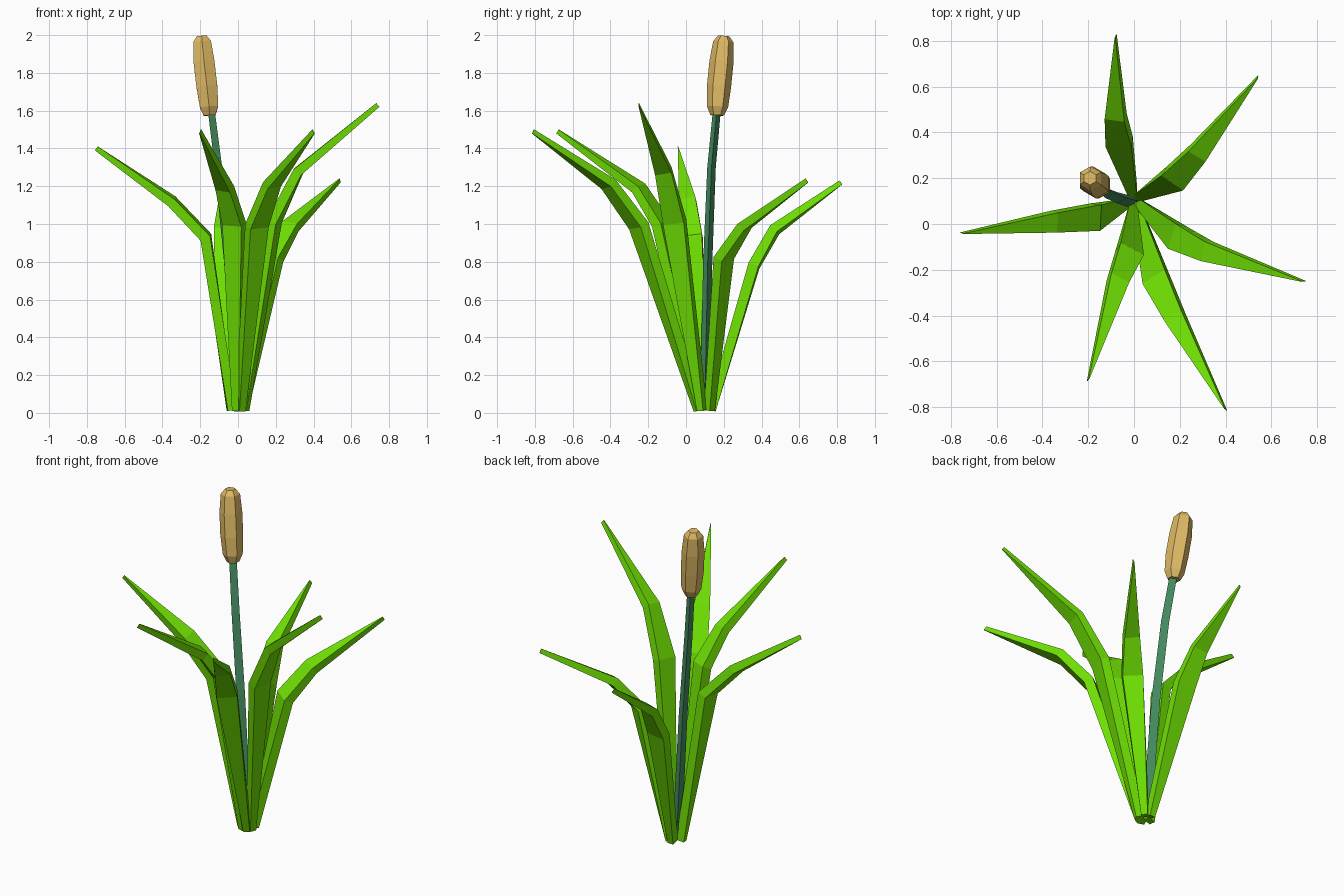
import bpy
import bmesh
import math
from mathutils import Vector, Matrix

cube = bpy.data.objects.get("Cube")
if cube:
    bpy.data.objects.remove(cube, do_unlink=True)


def make_material(name, rgb):
    mat = bpy.data.materials.new(name)
    mat.use_nodes = True
    mat.diffuse_color = (*rgb, 1)
    mat.node_tree.nodes["Principled BSDF"].inputs["Base Color"].default_value = (*rgb, 1)
    return mat


leaf_green = make_material("leaf_green", (0.16, 0.75, 0.001))
stem_green = make_material("stem_green", (0.06, 0.27, 0.12))
seed_tan = make_material("seed_head_tan", (0.74, 0.49, 0.13))


def loft(name, rings, mat):
    """Skin a list of equal-length point rings and cap both ends."""
    bm = bmesh.new()
    loops = [[bm.verts.new(p) for p in ring] for ring in rings]
    for a, b in zip(loops, loops[1:]):
        for i in range(len(a)):
            j = (i + 1) % len(a)
            bm.faces.new((a[i], a[j], b[j], b[i]))
    bm.faces.new(loops[0][::-1])
    bm.faces.new(loops[-1])
    bmesh.ops.recalc_face_normals(bm, faces=bm.faces)
    mesh = bpy.data.meshes.new(name)
    bm.to_mesh(mesh)
    bm.free()
    mesh.materials.append(mat)
    obj = bpy.data.objects.new(name, mesh)
    bpy.context.collection.objects.link(obj)


def tangent(path, i):
    """Average direction of the segments meeting at a path point."""
    before = path[i] - path[max(i - 1, 0)]
    after = path[min(i + 1, len(path) - 1)] - path[i]
    return (before.normalized() + after.normalized()).normalized()


ROOT = Vector((0, 0.1, 0.015))
WIDTHS = (0.036, 0.115, 0.088, 0.003)
DEPTHS = (0.048, 0.056, 0.05, 0.026)


def leaf(name, low_bend, high_bend, tip, roll):
    """Thick blade with two bends, wide in the middle and pointed at the tip."""
    out = Vector((tip[0] - ROOT.x, tip[1] - ROOT.y, 0)).normalized()
    path = [ROOT + out * 0.034, Vector(low_bend), Vector(high_bend), Vector(tip)]
    rings = []
    for i, p in enumerate(path):
        t = tangent(path, i)
        turn = Matrix.Rotation(roll, 3, t)
        side = Vector((-t.y, t.x, 0)).normalized()
        w = turn @ side * (WIDTHS[i] / 2)
        d = turn @ side.cross(t) * (DEPTHS[i] / 2)
        rings.append([p + w + d, p - w + d, p - w - d, p + w - d])
    loft(name, rings, leaf_green)


def rod(name, path, radii, sides, mat):
    """Faceted tube along a path."""
    rings = []
    for i, (p, r) in enumerate(zip(path, radii)):
        t = tangent(path, i)
        u = t.cross(Vector((0, 1, 0))).normalized()
        v = t.cross(u)
        angles = [math.tau * (k + 0.5) / sides for k in range(sides)]
        rings.append([p + (u * math.cos(a) + v * math.sin(a)) * r for a in angles])
    loft(name, rings, mat)


# Leaves: lower bend, upper bend, tip, roll
leaf("leaf_left", (0.19, -0.06, 1.01), (0.32, -0.12, 1.28), (0.74, -0.25, 1.63), 0.25)
leaf("leaf_back_left", (0.18, 0.20, 0.82), (0.28, 0.31, 0.99), (0.54, 0.64, 1.23), 0.25)
leaf("leaf_front_left", (0.10, -0.25, 0.99), (0.18, -0.41, 1.21), (0.40, -0.81, 1.49), 0.2)
leaf("leaf_front_right", (-0.02, -0.13, 1.0), (-0.07, -0.25, 1.19), (-0.20, -0.68, 1.49), -0.2)
leaf("leaf_right", (-0.17, 0.03, 0.93), (-0.35, 0.01, 1.12), (-0.75, -0.04, 1.40), -0.25)
leaf("leaf_back", (-0.065, 0.36, 0.78), (-0.08, 0.47, 0.97), (-0.08, 0.82, 1.22), -0.25)

# Three-sided stem
stem_path = [Vector(p) for p in (
    (-0.01, 0.10, 0.06), (-0.06, 0.115, 0.8), (-0.11, 0.135, 1.3), (-0.15, 0.165, 1.62))]
rod("stem", stem_path, (0.03, 0.028, 0.026, 0.024), 3, stem_green)

# Seed head
head_path = [Vector(p) for p in (
    (-0.15, 0.165, 1.575), (-0.153, 0.167, 1.62), (-0.165, 0.175, 1.73),
    (-0.18, 0.188, 1.86), (-0.19, 0.198, 1.965), (-0.192, 0.2, 1.995))]
rod("seed_head", head_path, (0.036, 0.056, 0.064, 0.064, 0.054, 0.03), 6, seed_tan)
